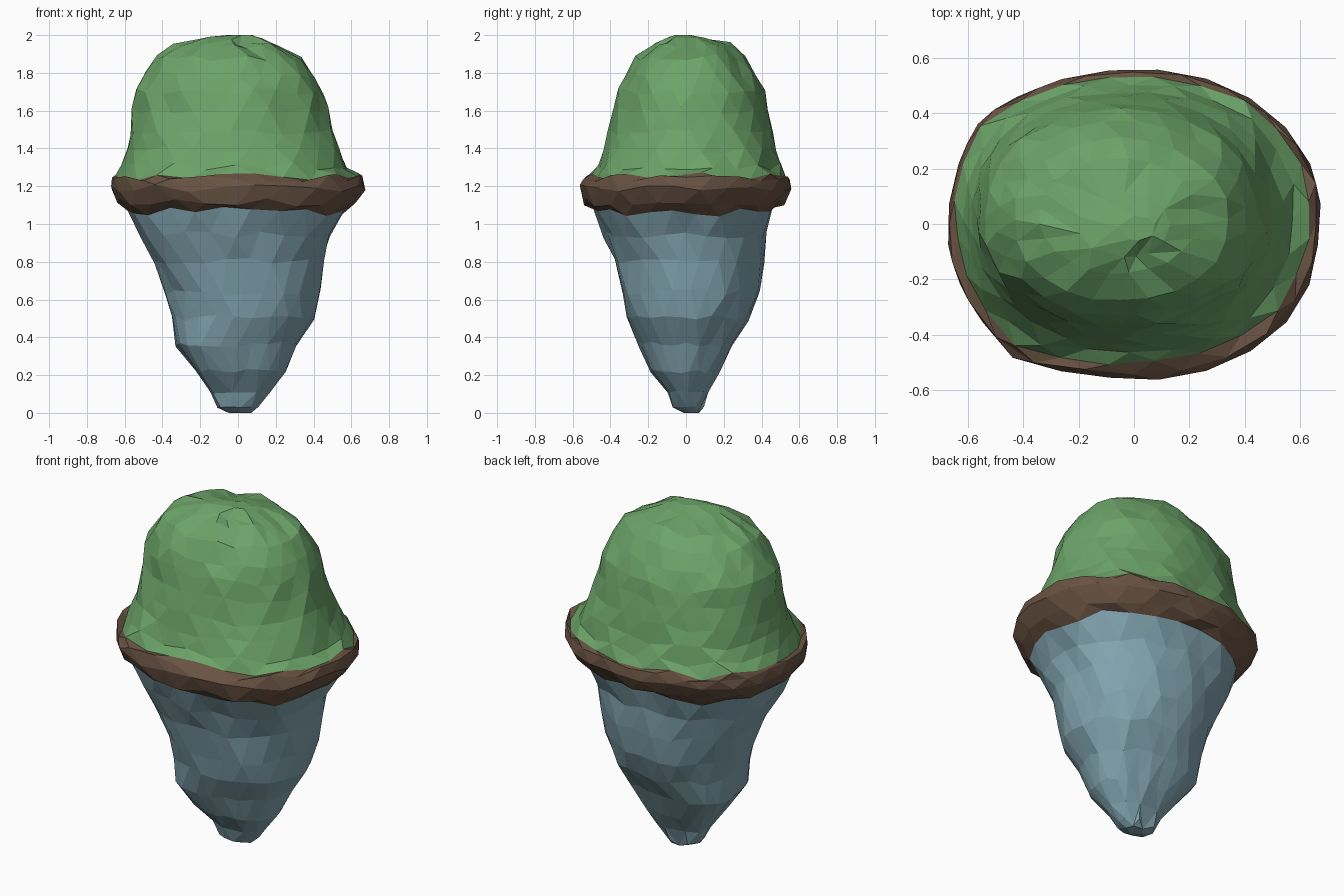
import bpy, bmesh, math, random
from mathutils import Vector

SIDES = 24

# Outline from tip to crown: (z, x_min, x_max, y_min, y_max)
LEVELS = [
    (0.00, -0.05, 0.07, -0.01, 0.07),
    (0.03, -0.11, 0.11, -0.07, 0.10),
    (0.11, -0.15, 0.175, -0.10, 0.12),
    (0.22, -0.22, 0.25, -0.19, 0.175),
    (0.36, -0.33, 0.31, -0.245, 0.25),
    (0.50, -0.345, 0.40, -0.31, 0.335),
    (0.64, -0.385, 0.435, -0.34, 0.39),
    (0.80, -0.45, 0.45, -0.375, 0.41),
    (0.94, -0.52, 0.49, -0.43, 0.42),
    (1.065, -0.575, 0.56, -0.485, 0.465),  # seam between cone and rim
    (1.115, -0.64, 0.62, -0.545, 0.52),
    (1.19, -0.675, 0.675, -0.565, 0.562),
    (1.24, -0.672, 0.662, -0.545, 0.552),
    (1.25, -0.65, 0.635, -0.505, 0.535),  # seam between rim and scoop
    (1.305, -0.61, 0.58, -0.472, 0.505),
    (1.39, -0.58, 0.535, -0.435, 0.48),
    (1.49, -0.57, 0.495, -0.41, 0.46),
    (1.60, -0.558, 0.475, -0.385, 0.44),
    (1.70, -0.548, 0.45, -0.365, 0.415),
    (1.79, -0.50, 0.40, -0.335, 0.37),
    (1.88, -0.435, 0.34, -0.28, 0.31),
    (1.95, -0.34, 0.23, -0.18, 0.235),
    (1.985, -0.20, 0.13, -0.12, 0.11),
    (2.00, -0.06, 0.08, -0.06, 0.03),
]

# Dents, bulges and flaps: (point, reach, push)
BUMPS = [
    ((-0.22, -0.20, 0.28), 0.16, (-0.05, -0.04, 0)),
    ((-0.12, -0.22, 0.50), 0.12, (0.02, 0.03, 0)),
    ((-0.27, 0.17, 0.25), 0.18, (-0.05, 0.04, 0)),
    ((0.30, 0.25, 0.62), 0.20, (-0.03, -0.02, 0)),
    ((0.02, -0.12, 1.97), 0.10, (0, 0, -0.04)),
    ((0.21, 0.05, 1.95), 0.12, (0, 0, -0.03)),
    ((-0.15, 0.15, 1.97), 0.16, (0, 0, -0.03)),
    ((0.35, -0.22, 1.80), 0.16, (0.03, -0.02, 0)),
    ((-0.53, 0.36, 1.26), 0.15, (-0.03, 0.02, 0.01)),
    ((-0.40, -0.42, 1.25), 0.16, (-0.03, -0.04, 0)),
    ((0.62, 0.12, 1.25), 0.12, (0.02, 0, 0.01)),
]


def ring_points(i):
    """Lumpy ring; seeded per level so neighbouring parts meet exactly."""
    rng = random.Random(100 + i)
    z, x0, x1, y0, y1 = LEVELS[i]
    cx, cy, rx, ry = (x0 + x1) / 2, (y0 + y1) / 2, (x1 - x0) / 2, (y1 - y0) / 2
    rim = 1.1 < z < 1.25
    power = 2.35 if z < 1.1 else 2.2 if z < 1.5 else 2.08  # squareness
    pts = []
    for k in range(SIDES):
        a = math.tau * (k + 0.5 * (i % 2)) / SIDES
        c, s = math.cos(a), math.sin(a)
        r = (abs(c) ** power + abs(s) ** power) ** (-1 / power)
        r *= 1 + (rng.uniform(-0.012, 0.002) if rim else rng.uniform(-0.022, 0.018))
        dz = rng.uniform(-1, 1) * min(0.022, 0.05 * rx)
        if z == 1.065:
            dz += 0.02 * abs(s) - 0.015  # rim hangs lower at the sides
        if i in (0, len(LEVELS) - 1):
            dz = 0
        p = Vector((cx + rx * r * c, cy + ry * r * s, z + dz))
        for point, reach, push in BUMPS:
            d = (p - Vector(point)).length
            if d < reach:
                p += Vector(push) * (1 - d / reach)
        if i == len(LEVELS) - 1:
            p.z = 2.0
        pts.append(p)
    return pts


def part(name, first, last, color):
    bm = bmesh.new()
    rings = {i: [bm.verts.new(p) for p in ring_points(i)] for i in range(first, last + 1)}
    # staggered triangles between neighbouring rings
    for i in range(first, last):
        a, b = rings[i], rings[i + 1]
        for k in range(SIDES):
            n = (k + 1) % SIDES
            if i % 2 == 0:
                bm.faces.new((a[k], a[n], b[k]))
                bm.faces.new((a[n], b[n], b[k]))
            else:
                bm.faces.new((a[k], b[n], b[k]))
                bm.faces.new((a[k], a[n], b[n]))
    if first == 0:
        bm.faces.new(rings[0][::-1])
    if last == len(LEVELS) - 1:
        bm.faces.new(rings[last])
    # coarser facets towards the tip and crown
    poles = [v for v in bm.verts if v.co.z < 0.25 or v.co.z > 1.93]
    bmesh.ops.remove_doubles(bm, verts=poles, dist=0.045)
    bmesh.ops.recalc_face_normals(bm, faces=bm.faces)
    me = bpy.data.meshes.new(name)
    bm.to_mesh(me)
    bm.free()
    mat = bpy.data.materials.new(name + "_color")
    mat.diffuse_color = (*color, 1)
    me.materials.append(mat)
    bpy.context.collection.objects.link(bpy.data.objects.new(name, me))


# Tapering cone, rolled rim and domed scoop
part("cone", 0, 9, (0.22, 0.37, 0.43))
part("rim", 9, 13, (0.14, 0.085, 0.055))
part("scoop", 13, len(LEVELS) - 1, (0.15, 0.37, 0.14))
